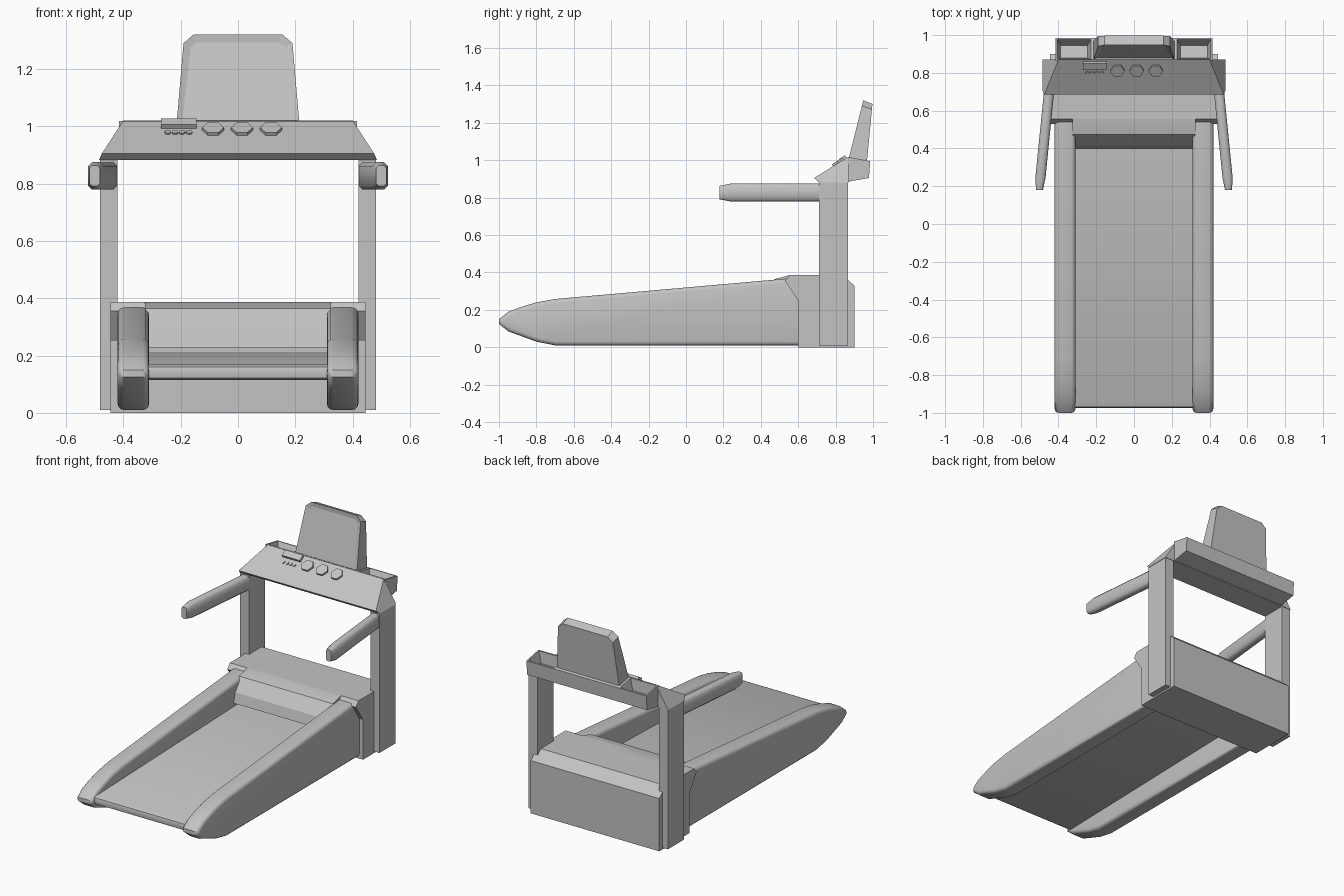
import bpy, bmesh, math
from mathutils import Vector

cube = bpy.data.objects.get("Cube")
if cube:
    bpy.data.objects.remove(cube, do_unlink=True)

grey = bpy.data.materials.new("plain_grey")
grey.use_nodes = True
grey.diffuse_color = (0.55, 0.55, 0.55, 1)
grey.node_tree.nodes["Principled BSDF"].inputs["Base Color"].default_value = (0.55, 0.55, 0.55, 1)


def finish(name, bm, smooth=None):
    bmesh.ops.recalc_face_normals(bm, faces=bm.faces[:])
    mesh = bpy.data.meshes.new(name)
    bm.to_mesh(mesh)
    bm.free()
    mesh.materials.append(grey)
    obj = bpy.data.objects.new(name, mesh)
    bpy.context.collection.objects.link(obj)
    if smooth:
        bpy.ops.object.select_all(action='DESELECT')
        obj.select_set(True)
        bpy.context.view_layer.objects.active = obj
        bpy.ops.object.shade_smooth_by_angle(angle=math.radians(smooth))
    return obj


def loft(rings):
    """Closed solid through rings of equal length."""
    bm = bmesh.new()
    loops = [[bm.verts.new(p) for p in ring] for ring in rings]
    n = len(loops[0])
    for a, b in zip(loops, loops[1:]):
        for i in range(n):
            j = (i + 1) % n
            bm.faces.new((a[i], a[j], b[j], b[i]))
    caps = [bm.faces.new(loops[0]), bm.faces.new(loops[-1])]
    bmesh.ops.recalc_face_normals(bm, faces=bm.faces[:])
    return bm, caps


def across(profile, stations):
    """Sweep a (y, z) profile along x."""
    return loft([[(x, y, z) for y, z in profile] for x in stations])


# Side rails with rounded long edges
rail = [(-1, 0.15), (-0.95, 0.19), (-0.88, 0.216), (-0.8, 0.24), (-0.7, 0.258),
        (0.55, 0.368), (0.62, 0.368), (0.62, 0.01), (-0.7, 0.01), (-0.8, 0.03),
        (-0.95, 0.085), (-1, 0.125)]
for side, label in ((1, "left"), (-1, "right")):
    bm, caps = across(rail, (side * 0.31, side * 0.42))
    edges = {e for f in caps for e in f.edges}
    bmesh.ops.bevel(bm, geom=list(edges), offset=0.022, segments=3,
                    profile=0.5, affect='EDGES')
    finish(label + "_rail", bm, 40)

    # Upright post
    post = [(0.71, 0.01), (0.867, 0.01), (0.867, 0.885), (0.71, 0.885)]
    bm, _ = across(post, (side * 0.42, side * 0.482))
    finish(label + "_post", bm)

    # Hand grip, chamfered section with a tapered tip
    rings = []
    for y, x, w, h in ((0.71, 0.449, 0.027, 0.048), (0.24, 0.496, 0.027, 0.048),
                       (0.18, 0.5, 0.018, 0.036)):
        c = 0.5 * w
        section = [(w, h - c), (w - c, h), (c - w, h), (-w, h - c),
                   (-w, c - h), (c - w, -h), (w - c, -h), (w, c - h)]
        rings.append([(side * (x + dx), y, 0.827 + dz) for dx, dz in section])
    bm, _ = loft(rings)
    finish(label + "_hand_grip", bm, 50)

# Running belt
belt = [(-0.955, 0.168), (-0.97, 0.16), (-0.975, 0.142), (-0.97, 0.122),
        (-0.955, 0.115), (0.62, 0.15), (0.62, 0.213)]
bm, _ = across(belt, (-0.318, 0.318))
finish("running_belt", bm, 40)

# Motor housing and its sloping hood
housing = [(0.6, 0), (0.6, 0.25), (0.53, 0.355), (0.555, 0.386),
           (0.835, 0.386), (0.9, 0.33), (0.9, 0)]
bm, _ = across(housing, (-0.445, 0.445))
finish("motor_housing", bm)
hood = [(0.62, 0.228), (0.4, 0.228), (0.415, 0.29), (0.475, 0.365),
        (0.555, 0.386), (0.62, 0.386)]
bm, _ = across(hood, (-0.325, 0.325))
finish("motor_hood", bm, 25)

# Console wedge
bm, _ = loft([[(s * 0.475, 0.685, 0.905), (s * 0.485, 0.71, 0.882),
               (s * 0.485, 0.87, 0.882), (s * 0.4, 0.87, 1.02)] for s in (-1, 1)])
finish("console", bm)

# Rear tray with two recessed cup pockets
tray = [(0.865, 0.885), (0.978, 0.905), (0.985, 0.995), (0.865, 1.018)]
bm, _ = across(tray, (-0.415, -0.22, 0.22, 0.415))
pockets = [f for f in bm.faces
           if f.normal.z > 0.8 and abs(f.calc_center_median().x) > 0.25]
for f in pockets:
    bmesh.ops.inset_individual(bm, faces=[f], thickness=0.012)
    bmesh.ops.inset_individual(bm, faces=[f], thickness=0.025, depth=-0.07)
finish("rear_tray", bm)

# Screen: tilted chamfered panel with a shallow dished front
outline = [(-0.215, 1.0), (0.215, 1.0), (0.19, 1.29), (0.155, 1.32),
           (-0.155, 1.32), (-0.19, 1.29)]
front = [(x, 0.868 + 0.25 * (z - 1), z) for x, z in outline]
back = [(x, 0.968 + 0.09 * (z - 1), z - 0.06 * (z - 1)) for x, z in outline]
bm, caps = loft([front, back])
bmesh.ops.inset_individual(bm, faces=[caps[0]], thickness=0.028, depth=-0.008)
finish("screen", bm)

# Controls standing on the sloped console face
low, high = Vector((0, 0.685, 0.905)), Vector((0, 0.87, 1.02))
up = (high - low).normalized()
out = Vector((0, -up.z, up.y))


def control(name, x, y, shape, height):
    base = low + up * ((y - low.y) / up.y) + Vector((x, 0, 0))
    rings = [[base + Vector((u, 0, 0)) + up * v + out * d for u, v in shape]
             for d in (-0.005, height)]
    bm, _ = loft(rings)
    finish(name, bm)


def polygon(radius, sides):
    turns = [2 * math.pi * i / sides for i in range(sides)]
    return [(radius * math.cos(t), radius * math.sin(t)) for t in turns]


for i in range(3):
    control(f"hex_button_{i + 1}", -0.087 + 0.101 * i, 0.815, polygon(0.038, 6), 0.012)
for i in range(4):
    control(f"small_button_{i + 1}", -0.245 + 0.025 * i, 0.8, polygon(0.011, 8), 0.006)
control("display_bar", -0.207, 0.842,
        [(-0.062, -0.02), (0.062, -0.02), (0.062, 0.02), (-0.062, 0.02)], 0.016)
